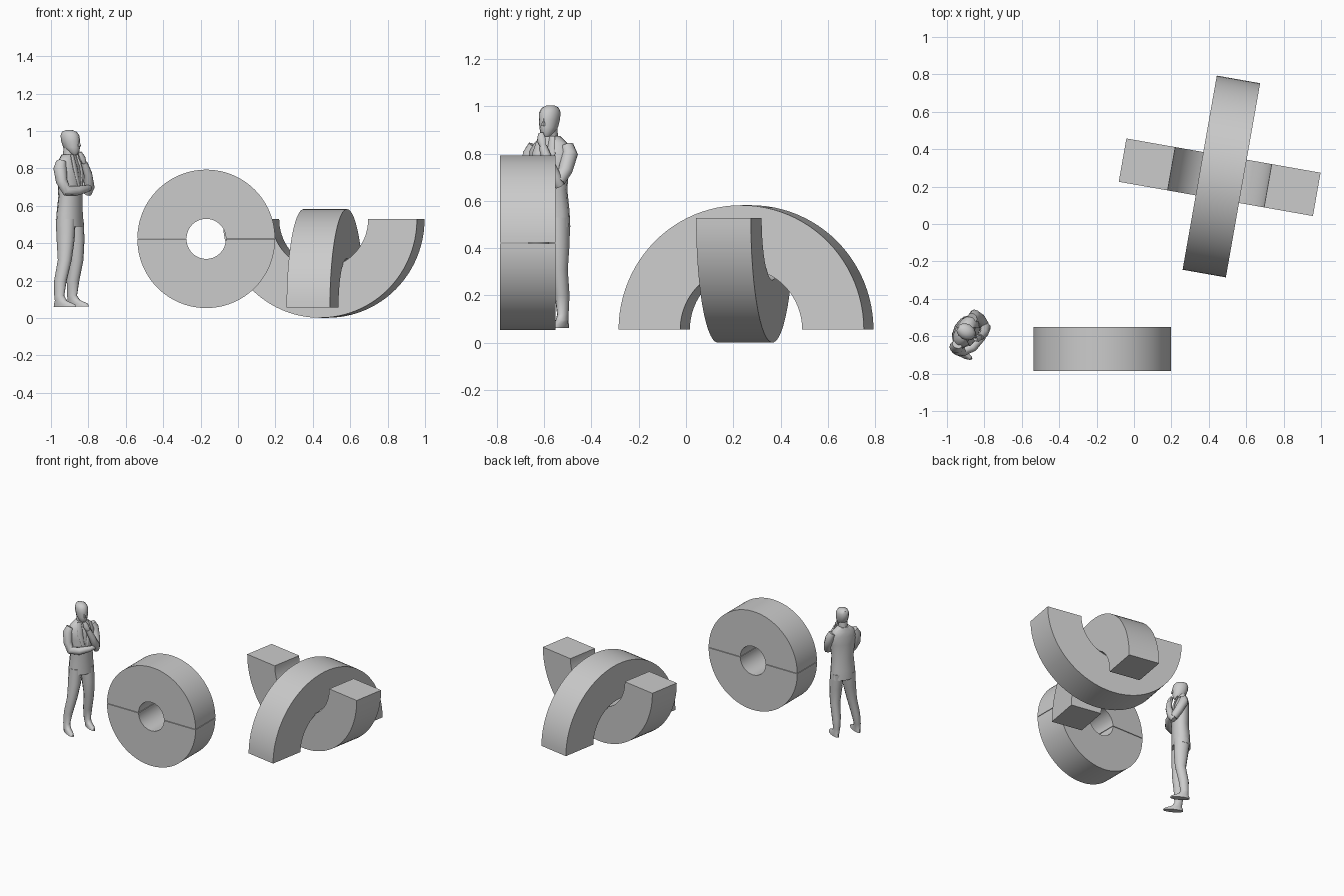
import bpy, bmesh, math
from mathutils import Vector, Quaternion, Matrix


def finish(bm, name, matrix, angle=35):
    bmesh.ops.recalc_face_normals(bm, faces=bm.faces)
    mesh = bpy.data.meshes.new(name)
    bm.to_mesh(mesh)
    bm.free()
    ob = bpy.data.objects.new(name, mesh)
    bpy.context.collection.objects.link(ob)
    ob.matrix_world = matrix
    bpy.ops.object.select_all(action='DESELECT')
    ob.select_set(True)
    bpy.context.view_layer.objects.active = ob
    bpy.ops.object.shade_smooth_by_angle(angle=math.radians(angle))
    return ob


def half_ring(name, loc, turn, outer, inner, depth, up=True, n=48):
    """Half ring standing in its local XZ plane, extruded along Y."""
    bm = bmesh.new()
    s = 1 if up else -1
    rows = []
    for i in range(n + 1):
        a = math.pi * i / n
        c, z = math.cos(a), s * math.sin(a)
        rows.append([bm.verts.new((r * c, y, r * z)) for r, y in (
            (outer, -depth / 2), (outer, depth / 2), (inner, depth / 2), (inner, -depth / 2))])
    for a, b in zip(rows, rows[1:]):
        for k in range(4):
            bm.faces.new((a[k], a[(k + 1) % 4], b[(k + 1) % 4], b[k]))
    bm.faces.new(rows[0])
    bm.faces.new(rows[-1])
    return finish(bm, name, Matrix.Translation(loc) @ Matrix.Rotation(math.radians(turn), 4, 'Z'))


# Split wheel: two half rings with a hairline seam
for nm, up, dz in (("wheel_upper_half", True, 0.002), ("wheel_lower_half", False, -0.002)):
    half_ring(nm, (-0.17, -0.669, 0.423 + dz), 0, 0.368, 0.105, 0.235, up)

# Interlocking half rings
half_ring("upright_arch", (0.467, 0.254, 0.055), 80, 0.527, 0.262, 0.235, True)
half_ring("cradle_half_ring", (0.458, 0.25, 0.528), -10, 0.527, 0.262, 0.235, False)

# Standing figure: local frame faces -Y
BODY = Matrix.Translation((-0.90, -0.575, 0)) @ Matrix.Rotation(math.radians(60), 4, 'Z')


def loft(name, rings, follow=False, n=12):
    """Skin elliptical rings (x, y, z, rx, ry); follow turns them along the path."""
    bm = bmesh.new()
    pts = [Vector(r[:3]) for r in rings]
    q, prev, loops = Quaternion(), Vector((0, 0, 1)), []
    for i, r in enumerate(rings):
        if follow:
            t = (pts[min(i + 1, len(pts) - 1)] - pts[max(i - 1, 0)]).normalized()
            q = prev.rotation_difference(t) @ q
            prev = t
        loops.append([bm.verts.new(pts[i] + q @ Vector((
            r[3] * math.cos(2 * math.pi * k / n), r[4] * math.sin(2 * math.pi * k / n), 0)))
            for k in range(n)])
    for a, b in zip(loops, loops[1:]):
        for k in range(n):
            bm.faces.new((a[k], a[(k + 1) % n], b[(k + 1) % n], b[k]))
    bm.faces.new(loops[0])
    bm.faces.new(loops[-1])
    return finish(bm, name, BODY, 45)


# Jacket
loft("jacket", [(0, 0, 0.49, 0.092, 0.066), (0, 0, 0.56, 0.088, 0.064),
                (0, -0.005, 0.65, 0.080, 0.060), (0, -0.005, 0.75, 0.092, 0.062),
                (0, 0, 0.81, 0.098, 0.056), (0, 0.005, 0.845, 0.078, 0.046),
                (0, 0.005, 0.875, 0.040, 0.038)])
for side, s in (("left", 1), ("right", -1)):
    loft(side + "_lapel", [(s * 0.028, -0.03, 0.875, 0.012, 0.008), (s * 0.035, -0.055, 0.80, 0.022, 0.008),
                           (s * 0.008, -0.067, 0.68, 0.006, 0.006)])

# Neck and bearded head
loft("neck", [(0, 0.005, 0.85, 0.032, 0.034), (0, 0, 0.92, 0.029, 0.033)])
loft("head", [(0, -0.030, 0.872, 0.014, 0.016), (0, -0.026, 0.888, 0.028, 0.030),
              (0, -0.012, 0.912, 0.037, 0.047), (0, -0.006, 0.945, 0.042, 0.053),
              (0, -0.002, 0.975, 0.043, 0.053), (0, 0.002, 0.995, 0.033, 0.042),
              (0, 0.004, 1.005, 0.014, 0.018)])
loft("nose", [(0, -0.060, 0.917, 0.009, 0.010), (0, -0.054, 0.948, 0.004, 0.006)], n=6)

# Legs with shoes: weight on the left leg, right leg out to the side
loft("right_leg", [(-0.11, -0.035, 0.058, 0.021, 0.070), (-0.11, -0.032, 0.072, 0.022, 0.066),
                   (-0.11, -0.010, 0.092, 0.023, 0.036), (-0.108, 0.002, 0.12, 0.023, 0.028),
                   (-0.095, 0.002, 0.20, 0.030, 0.035), (-0.073, -0.012, 0.31, 0.035, 0.038),
                   (-0.052, -0.005, 0.42, 0.043, 0.050), (-0.042, 0, 0.53, 0.046, 0.056)])
loft("left_leg", [(0.058, -0.018, 0.062, 0.022, 0.068), (0.058, -0.016, 0.076, 0.023, 0.064),
                  (0.055, 0.006, 0.096, 0.023, 0.036), (0.053, 0.016, 0.12, 0.023, 0.028),
                  (0.053, 0.010, 0.20, 0.030, 0.035), (0.052, -0.012, 0.31, 0.035, 0.038),
                  (0.048, -0.008, 0.42, 0.043, 0.050), (0.042, 0, 0.53, 0.046, 0.056)])

# Right arm folded across the waist, left hand raised to the chin
loft("right_arm", [(-0.080, 0.005, 0.835, 0.026, 0.028), (-0.098, 0.003, 0.80, 0.033, 0.036),
                   (-0.106, -0.012, 0.73, 0.030, 0.031), (-0.098, -0.038, 0.68, 0.029, 0.029),
                   (-0.050, -0.075, 0.68, 0.026, 0.026), (0.020, -0.092, 0.69, 0.020, 0.020),
                   (0.060, -0.090, 0.695, 0.012, 0.016)], True, 10)
loft("left_arm", [(0.080, 0.005, 0.835, 0.026, 0.028), (0.096, 0.0, 0.80, 0.032, 0.035),
                  (0.095, -0.035, 0.73, 0.030, 0.030), (0.080, -0.065, 0.685, 0.028, 0.028)], True, 10)
loft("left_forearm", [(0.082, -0.062, 0.665, 0.022, 0.022), (0.072, -0.082, 0.70, 0.027, 0.027),
                      (0.040, -0.090, 0.77, 0.023, 0.023), (0.012, -0.082, 0.83, 0.018, 0.018)], True, 10)
loft("left_hand", [(0.014, -0.082, 0.825, 0.013, 0.013), (0.002, -0.075, 0.855, 0.021, 0.018),
                   (-0.008, -0.065, 0.885, 0.013, 0.011)], True, 8)
